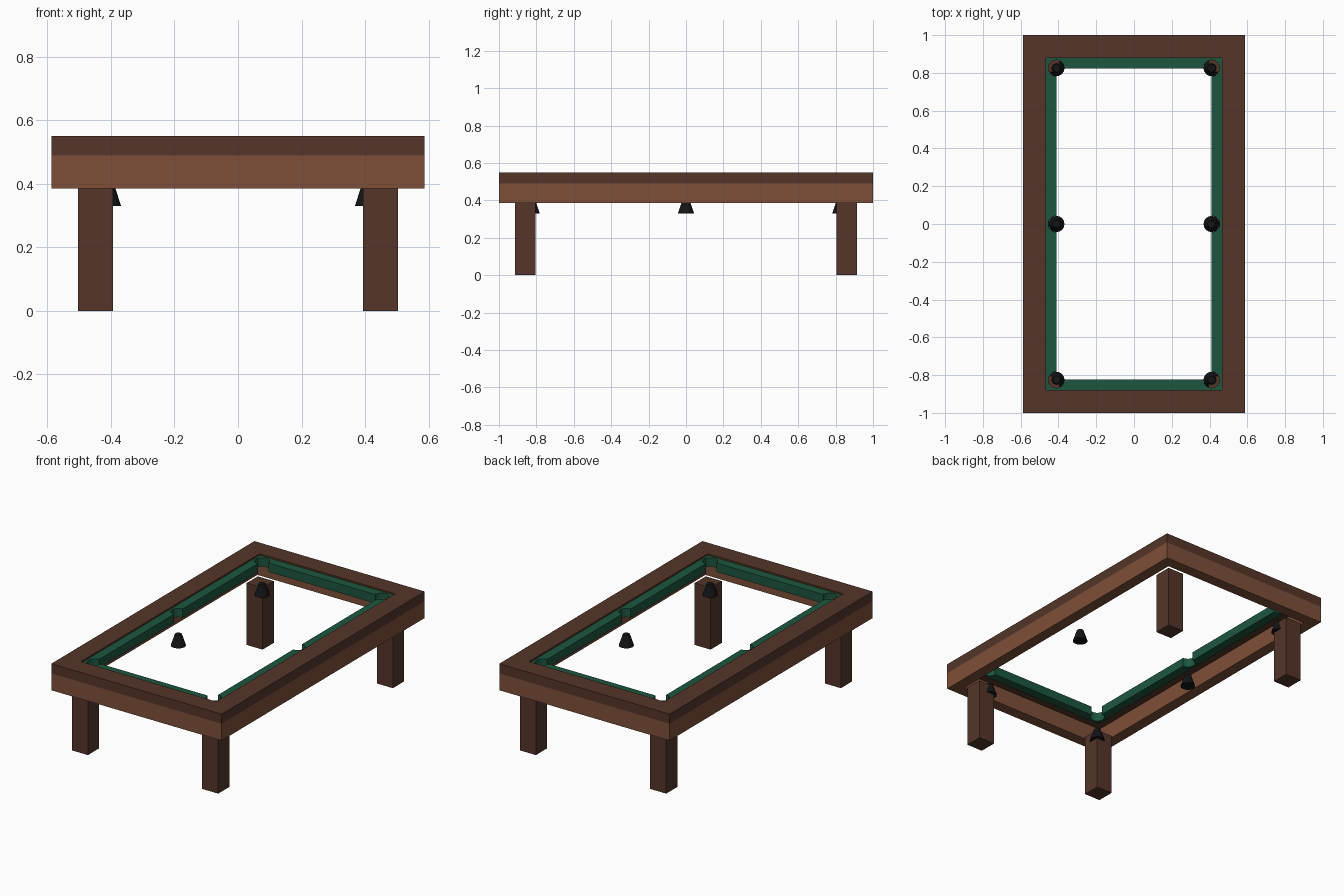
import bpy, bmesh
from mathutils import Matrix

if "Cube" in bpy.data.objects:
    bpy.data.objects.remove(bpy.data.objects["Cube"])

W, L = 0.587, 1.0            # half width and half length of the table
PX, PY, PR = 0.411, 0.825, 0.043   # pocket positions and radius


def material(name, rgb):
    m = bpy.data.materials.new(name)
    m.diffuse_color = (*rgb, 1)
    m.use_nodes = True
    m.node_tree.nodes["Principled BSDF"].inputs["Base Color"].default_value = m.diffuse_color
    return m


dark = material("dark_wood", (0.09, 0.036, 0.022))
light = material("light_wood", (0.21, 0.08, 0.04))
green = material("green_cloth", (0.012, 0.095, 0.05))
black = material("black_pocket", (0.006, 0.007, 0.008))


def finish(name, bm, mat=None):
    me = bpy.data.meshes.new(name)
    bmesh.ops.recalc_face_normals(bm, faces=bm.faces)
    bm.to_mesh(me)
    bm.free()
    ob = bpy.data.objects.new(name, me)
    bpy.context.collection.objects.link(ob)
    if mat:
        me.materials.append(mat)
    return ob


def frame(name, inset_out, inset_in, z0, z1, mat):
    """Rectangular ring: four-point section swept round the table edge."""
    bm = bmesh.new()
    section = [(inset_out, z0), (inset_in, z0), (inset_in, z1), (inset_out, z1)]
    rings = [[bm.verts.new((sx * (W - i), sy * (L - i), z)) for i, z in section]
             for sx, sy in ((1, 1), (-1, 1), (-1, -1), (1, -1))]
    for c in range(4):
        a, b = rings[c], rings[(c + 1) % 4]
        for k in range(4):
            j = (k + 1) % 4
            bm.faces.new((a[k], a[j], b[j], b[k]))
    return finish(name, bm, mat)


def cone(bm, x, y, z0, z1, r0, r1, sides):
    bmesh.ops.create_cone(bm, cap_ends=True, segments=sides, radius1=r0, radius2=r1,
                          depth=z1 - z0, matrix=Matrix.Translation((x, y, (z0 + z1) / 2)))


# Wooden frame and cushions
frame("apron", 0, 0.07, 0.385, 0.49, light)
frame("top_rail", 0, 0.12, 0.49, 0.55, dark)
cushions = frame("cushions", 0.12, 0.176, 0.485, 0.54, green)

# Pocket notches cut from the cushions
pockets = [(sx * PX, y) for sx in (-1, 1) for y in (-PY, 0, PY)]
bm = bmesh.new()
for x, y in pockets:
    cone(bm, x, y, 0.45, 0.6, PR, PR, 24)
cutter = finish("pocket_cutter", bm)
cutter.hide_render = True
cutter.hide_viewport = True
mod = cushions.modifiers.new("pockets", "BOOLEAN")
mod.operation, mod.solver, mod.object = "DIFFERENCE", "EXACT", cutter

# Tapered pocket bags below the notches
for n, (x, y) in enumerate(pockets):
    bm = bmesh.new()
    cone(bm, x, y, 0.33, 0.40, PR, 0.02, 16)
    finish(f"pocket_bag_{n + 1}", bm, black)

# Legs
for sx, side in ((-1, "left"), (1, "right")):
    for sy, end in ((-1, "front"), (1, "back")):
        bm = bmesh.new()
        bmesh.ops.create_cube(bm, size=1, matrix=Matrix.Translation(
            (sx * 0.449, sy * 0.86, 0.1925)) @ Matrix.Diagonal((0.11, 0.11, 0.385, 1)))
        finish(f"{end}_{side}_leg", bm, dark)
